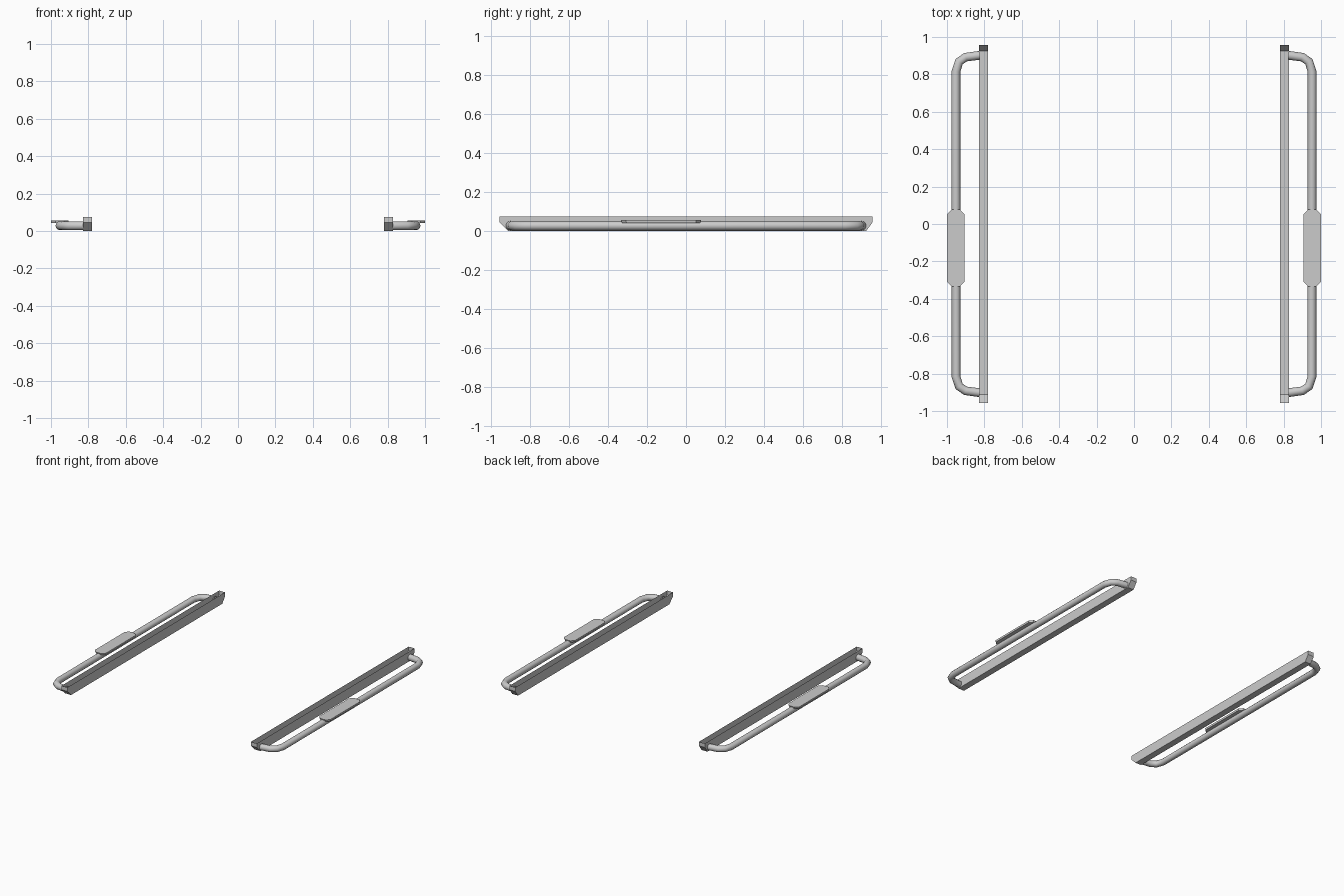
import bpy, bmesh

if "Cube" in bpy.data.objects:
    bpy.data.objects.remove(bpy.data.objects["Cube"])


def mesh_object(name, bm):
    me = bpy.data.meshes.new(name)
    bm.to_mesh(me)
    bm.free()
    ob = bpy.data.objects.new(name, me)
    bpy.context.collection.objects.link(ob)
    return ob


def mirror_x(ob):
    ob.modifiers.new("other_side", 'MIRROR').use_axis[0] = True


# Sill rail: open-topped channel with undercut ends
profile = [(-0.957, 0.075), (-0.957, 0.045), (-0.912, 0.0),
           (0.924, 0.0), (0.957, 0.045), (0.957, 0.075)]
bm = bmesh.new()
inner = [bm.verts.new((0.78, y, z)) for y, z in profile]
outer = [bm.verts.new((0.83, y, z)) for y, z in profile]
bm.faces.new(inner)
bm.faces.new(outer[::-1])
for i in range(len(profile) - 1):
    bm.faces.new((inner[i], outer[i], outer[i + 1], inner[i + 1]))
bmesh.ops.recalc_face_normals(bm, faces=bm.faces)
mirror_x(mesh_object("sill_rail", bm))

# Side step tube: bent bar joined to the rail at both ends
half = [(0.825, 0.902), (0.90, 0.892), (0.935, 0.868), (0.952, 0.815)]
path = half + [(x, -y) for x, y in reversed(half)]
curve = bpy.data.curves.new("step_tube_path", 'CURVE')
curve.dimensions = '3D'
curve.bevel_depth = 0.0235
curve.bevel_resolution = 4
spline = curve.splines.new('POLY')
spline.points.add(len(path) - 1)
for p, (x, y) in zip(spline.points, path):
    p.co = (x, y, 0.028, 1)
tmp = bpy.data.objects.new("step_tube_path", curve)
bpy.context.collection.objects.link(tmp)
bpy.context.view_layer.objects.active = tmp
tmp.select_set(True)
bpy.ops.object.convert(target='MESH')
tube = bpy.context.object
tube.name = "step_tube"
bpy.ops.object.shade_smooth_by_angle(angle=0.7)
mirror_x(tube)

# Step pad: thin plate with clipped corners, slightly narrower below
cx, cy, hx, hy, c = 0.953, -0.128, 0.047, 0.205, 0.024
outline = [(hx, hy - c), (hx - c, hy), (c - hx, hy), (-hx, hy - c),
           (-hx, c - hy), (c - hx, -hy), (hx - c, -hy), (hx, c - hy)]
bm = bmesh.new()
low = [bm.verts.new((cx + x * 0.97, cy + y * 0.98, 0.043)) for x, y in outline]
top = [bm.verts.new((cx + x, cy + y, 0.057)) for x, y in outline]
bm.faces.new(low)
bm.faces.new(top)
for i in range(8):
    j = (i + 1) % 8
    bm.faces.new((low[i], low[j], top[j], top[i]))
bmesh.ops.recalc_face_normals(bm, faces=bm.faces)
mirror_x(mesh_object("step_pad", bm))
